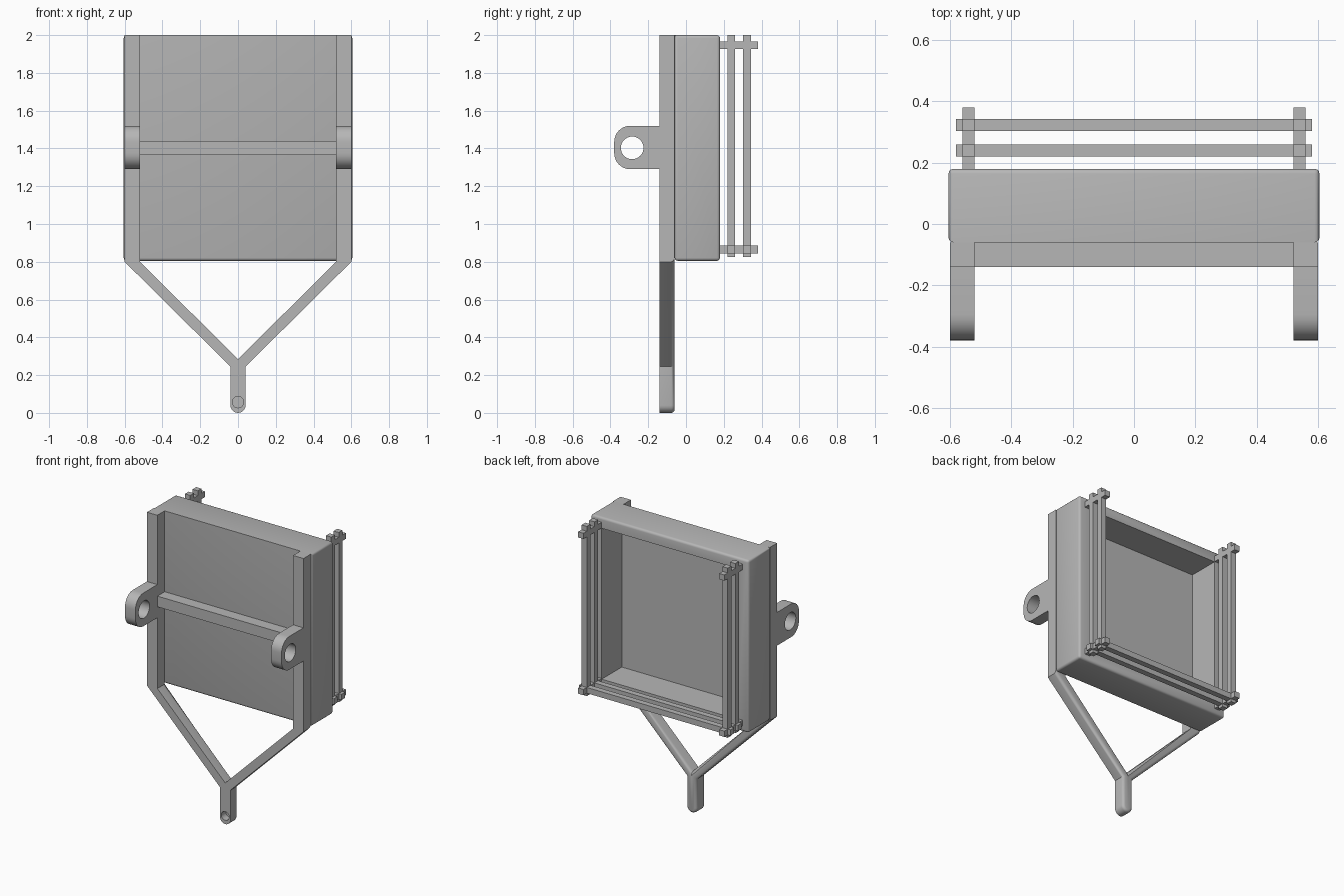
import bpy, bmesh, math
from mathutils import Matrix, Vector

cube = bpy.data.objects.get("Cube")
if cube:
    bpy.data.objects.remove(cube, do_unlink=True)

grey = bpy.data.materials.new("grey_metal")
grey.use_nodes = True
grey.diffuse_color = (0.47, 0.47, 0.47, 1)
grey.node_tree.nodes["Principled BSDF"].inputs["Base Color"].default_value = (0.47, 0.47, 0.47, 1)


def finish(name, bm):
    bmesh.ops.recalc_face_normals(bm, faces=bm.faces[:])
    mesh = bpy.data.meshes.new(name)
    bm.to_mesh(mesh)
    bm.free()
    mesh.materials.append(grey)
    obj = bpy.data.objects.new(name, mesh)
    bpy.context.collection.objects.link(obj)
    return obj


def activate(obj):
    bpy.ops.object.select_all(action='DESELECT')
    obj.select_set(True)
    bpy.context.view_layer.objects.active = obj


def smooth(obj):
    activate(obj)
    bpy.ops.object.shade_smooth_by_angle(angle=math.radians(35))


def box_bm(lo, hi):
    lo, hi = Vector(lo), Vector(hi)
    bm = bmesh.new()
    bmesh.ops.create_cube(bm, size=1)
    bmesh.ops.scale(bm, vec=hi - lo, verts=bm.verts)
    bmesh.ops.translate(bm, vec=(lo + hi) / 2, verts=bm.verts)
    return bm


def box(name, lo, hi):
    return finish(name, box_bm(lo, hi))


def prism_bm(points, offset):
    """Extrude a closed outline of 3D points."""
    bm = bmesh.new()
    face = bm.faces.new([bm.verts.new(p) for p in points])
    ext = bmesh.ops.extrude_face_region(bm, geom=[face])
    moved = [v for v in ext["geom"] if isinstance(v, bmesh.types.BMVert)]
    bmesh.ops.translate(bm, vec=offset, verts=moved)
    return bm


def cylinder(name, centre, radius, depth, axis):
    bm = bmesh.new()
    turn = Matrix.Rotation(math.pi / 2, 4, axis)
    bmesh.ops.create_cone(bm, cap_ends=True, segments=32, radius1=radius, radius2=radius,
                          depth=depth, matrix=Matrix.Translation(centre) @ turn)
    return finish(name, bm)


def cut(obj, cutter):
    cutter.hide_render = True
    mod = obj.modifiers.new("cut", 'BOOLEAN')
    mod.operation = 'DIFFERENCE'
    mod.solver = 'EXACT'
    mod.object = cutter
    activate(obj)
    bpy.ops.object.modifier_apply(modifier=mod.name)
    bpy.data.objects.remove(cutter, do_unlink=True)


def arc(cx, cy, r, start, end, steps):
    angles = [math.radians(start + (end - start) * i / steps) for i in range(steps + 1)]
    return [(cx + r * math.cos(a), cy + r * math.sin(a)) for a in angles]


FRONT, JOIN, BACK = -0.14, -0.06, 0.18
RAIL_IN, RAIL_OUT = 0.52, 0.6

# Open tray with rounded outer edges and a deep recess in the back
bm = box_bm((-0.605, JOIN, 0.805), (0.605, BACK, 2))
rounded = [e for e in bm.edges if not all(v.co.y < 0 and v.co.z > 1 for v in e.verts)]
bmesh.ops.bevel(bm, geom=rounded, offset=0.016, segments=3, profile=0.5, affect='EDGES')
tray = finish("tray", bm)
cut(tray, box("recess_cutter", (-RAIL_IN, -0.04, 0.88), (RAIL_IN, 0.3, 1.925)))
smooth(tray)

# Front frame: two rails running into a V and a short tongue
half = [(RAIL_IN, 2), (RAIL_OUT, 2), (RAIL_OUT, 0.8), (0.04, 0.245)]
half += arc(0, 0.04, 0.04, 0, -90, 6)
left = [(-x, z) for x, z in reversed(half[:-1])]
outline = [(RAIL_IN, 0.8)] + half + left + [(-RAIL_IN, 0.8), (0, 0.285)]
bm = prism_bm([(x, FRONT, z) for x, z in outline], (0, JOIN - FRONT, 0))
rear = [e for e in bm.edges if all(v.co.y > JOIN - 0.001 and v.co.z < 0.81 for v in e.verts)]
bmesh.ops.bevel(bm, geom=rear, offset=0.018, segments=3, profile=0.5, affect='EDGES')
frame = finish("drawbar_frame", bm)
cut(frame, cylinder("pin_hole_cutter", (0, FRONT, 0.057), 0.03, 0.1, 'X'))
smooth(frame)

# Cross member between the rails
box("cross_member", (-RAIL_IN, FRONT, 1.366), (RAIL_IN, JOIN + 0.005, 1.44))

# Pierced lugs on the rails
lug_outline = [(FRONT + 0.005, 1.29)] + arc(-0.295, 1.375, 0.085, 270, 180, 8)
lug_outline += arc(-0.295, 1.435, 0.085, 180, 90, 8) + [(FRONT + 0.005, 1.52)]
for side, x0 in (("left", RAIL_IN), ("right", -RAIL_OUT)):
    lug = finish(side + "_lug", prism_bm([(x0, y, z) for y, z in lug_outline], (0.08, 0, 0)))
    cut(lug, cylinder("lug_hole_cutter", (x0 + 0.04, -0.285, 1.403), 0.06, 0.3, 'Y'))
    smooth(lug)

# Guard rack: corner pegs, side bars and bottom bars
T = 0.02
PEG_X, LOW, HIGH = 0.54, 0.865, 1.947
for side, x in (("left", PEG_X), ("right", -PEG_X)):
    for level, z in (("lower", LOW), ("upper", HIGH)):
        box(f"{side}_{level}_peg", (x - T, BACK - 0.01, z - T), (x + T, 0.38, z + T))
for place, y in (("inner", 0.24), ("outer", 0.323)):
    box(place + "_bottom_bar", (-0.58, y - T, LOW - T), (0.58, y + T, LOW + T))
    for side, x in (("left", PEG_X), ("right", -PEG_X)):
        box(f"{side}_{place}_side_bar", (x - T, y - T, 0.825), (x + T, y + T, 2))
